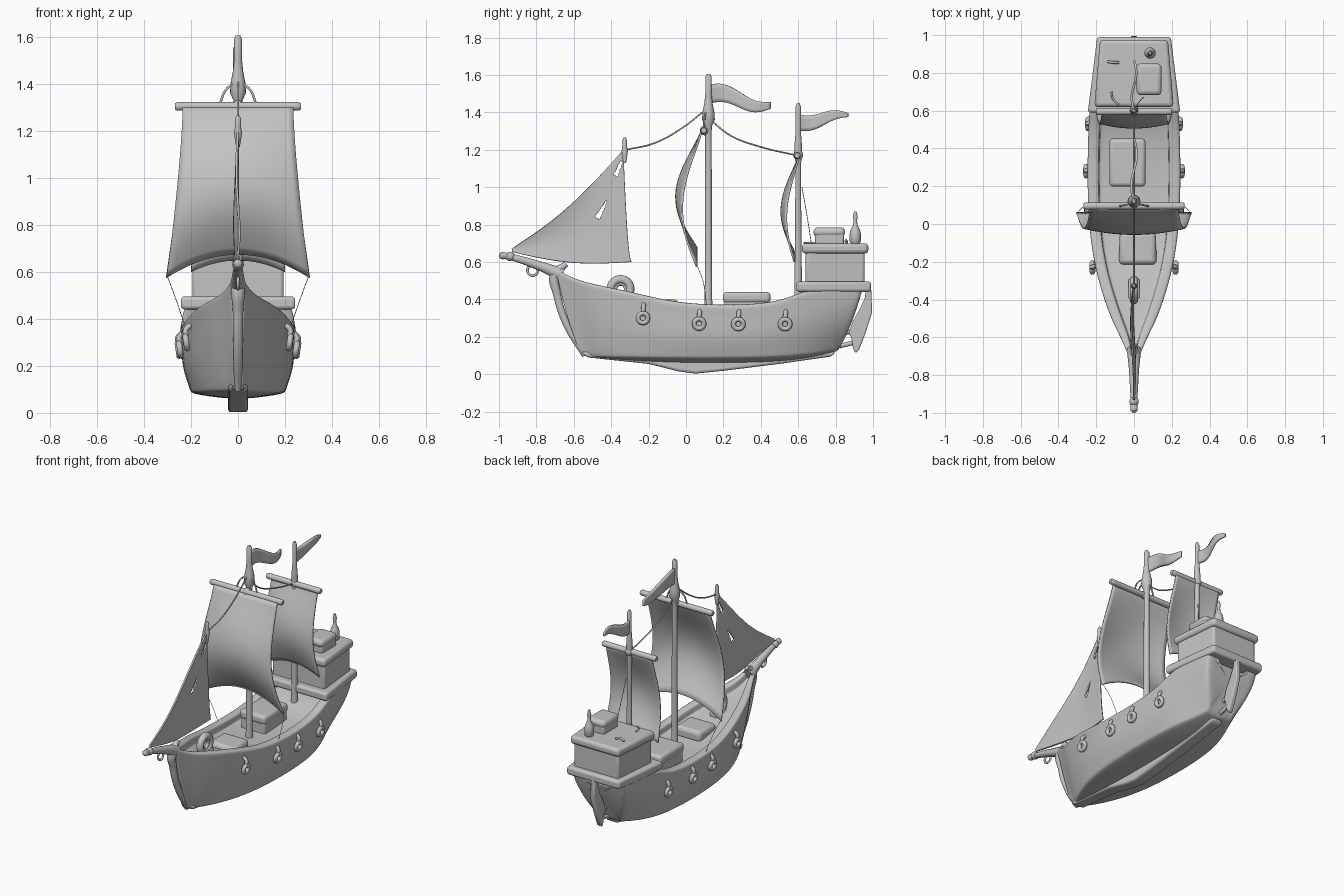
import bpy, bmesh
from math import sin, cos, pi, radians
from mathutils import Vector

if "Cube" in bpy.data.objects:
    bpy.data.objects.remove(bpy.data.objects["Cube"])

grey = bpy.data.materials.new("plain_grey")
grey.use_nodes = True
grey.diffuse_color = (0.55, 0.55, 0.55, 1)
grey.node_tree.nodes["Principled BSDF"].inputs["Base Color"].default_value = (0.55, 0.55, 0.55, 1)


def finish(ob, angle=40):
    ob.data.materials.clear()
    ob.data.materials.append(grey)
    bpy.ops.object.select_all(action="DESELECT")
    ob.select_set(True)
    bpy.context.view_layer.objects.active = ob
    bpy.ops.object.shade_smooth_by_angle(angle=radians(angle))
    return ob


def to_object(name, bm, angle=40):
    bmesh.ops.recalc_face_normals(bm, faces=bm.faces)
    me = bpy.data.meshes.new(name)
    bm.to_mesh(me)
    bm.free()
    ob = bpy.data.objects.new(name, me)
    bpy.context.collection.objects.link(ob)
    return finish(ob, angle)


def bevel(ob, width):
    m = ob.modifiers.new("soft_edges", "BEVEL")
    m.width, m.segments, m.limit_method = width, 3, "ANGLE"
    return ob


def loft(name, rings, angle=40):
    """Skin a row of closed rings and cap both ends."""
    bm = bmesh.new()
    rows = [[bm.verts.new(p) for p in r] for r in rings]
    n = len(rows[0])
    for a, b in zip(rows, rows[1:]):
        for i in range(n):
            bm.faces.new((a[i], a[(i + 1) % n], b[(i + 1) % n], b[i]))
    bm.faces.new(rows[0])
    bm.faces.new(rows[-1])
    return to_object(name, bm, angle)


def lathe(name, x, y, profile, n=16):
    return loft(name, [[(x + r * cos(2 * pi * i / n), y + r * sin(2 * pi * i / n), z)
                        for i in range(n)] for r, z in profile])


def slab(name, y0, y1, w0, w1, z0, z1, soft=0.015, cx=0):
    """Box whose half width runs from w0 at the front to w1 at the back."""
    plan = [(cx - w0, y0), (cx + w0, y0), (cx + w1, y1), (cx - w1, y1)]
    return bevel(loft(name, [[(x, y, z) for x, y in plan] for z in (z0, z1)], 60), soft)


def side_plate(name, outline, half):
    """Plate cut to a side outline of (y, z) points."""
    return loft(name, [[(x, y, z) for y, z in outline] for x in (-half, half)], 30)


def tube(name, points, radius, taper=None):
    cu = bpy.data.curves.new(name, "CURVE")
    cu.dimensions, cu.bevel_depth, cu.use_fill_caps = "3D", radius, True
    cu.bevel_resolution, cu.resolution_u = 3, 8
    sp = cu.splines.new("BEZIER")
    sp.bezier_points.add(len(points) - 1)
    for i, (bp, p) in enumerate(zip(sp.bezier_points, points)):
        bp.co = p
        bp.handle_left_type = bp.handle_right_type = "AUTO"
        bp.radius = taper[i] if taper else 1
    ob = bpy.data.objects.new(name, cu)
    bpy.context.collection.objects.link(ob)
    bpy.ops.object.select_all(action="DESELECT")
    ob.select_set(True)
    bpy.context.view_layer.objects.active = ob
    bpy.ops.object.convert(target="MESH")
    return finish(bpy.context.object)


def ball(name, loc, r):
    bpy.ops.mesh.primitive_uv_sphere_add(segments=16, ring_count=10, radius=r, location=loc)
    bpy.context.object.name = name
    return finish(bpy.context.object)


def torus(name, loc, major, minor, tilt=0.0):
    bpy.ops.mesh.primitive_torus_add(location=loc, rotation=(0, pi / 2 + tilt, 0), major_radius=major,
                                     minor_radius=minor, major_segments=24, minor_segments=10)
    bpy.context.object.name = name
    return finish(bpy.context.object)


def cloth(name, shape, nu=20, nv=20, thick=0.01, hole=None):
    """Thin sheet from shape(u, v), with u and v from 0 to 1."""
    bm = bmesh.new()
    g = [[bm.verts.new(shape(i / nu, j / nv)) for j in range(nv + 1)] for i in range(nu + 1)]
    for i in range(nu):
        for j in range(nv):
            f = bm.faces.new((g[i][j], g[i + 1][j], g[i + 1][j + 1], g[i][j + 1]))
            if hole and hole(f.calc_center_median()):
                bm.faces.remove(f)
    ob = to_object(name, bm)
    m = ob.modifiers.new("thickness", "SOLIDIFY")
    m.thickness, m.offset = thick, 0
    return ob


# Hull: top y, z, half width, then bottom y, z, half width
stations = [(-0.70, 0.555, 0.02, -0.56, 0.10, 0.014), (-0.69, 0.55, 0.024, -0.55, 0.10, 0.018),
            (-0.6, 0.5, 0.06, -0.51, 0.1, 0.035), (-0.5, 0.472, 0.115, -0.45, 0.095, 0.08),
            (-0.3, 0.432, 0.18, -0.28, 0.09, 0.15), (-0.15, 0.395, 0.21, -0.14, 0.087, 0.178),
            (0, 0.368, 0.23, 0, 0.085, 0.197), (0.25, 0.357, 0.238, 0.25, 0.085, 0.206),
            (0.5, 0.375, 0.232, 0.48, 0.09, 0.195), (0.62, 0.435, 0.225, 0.59, 0.1, 0.175),
            (0.75, 0.455, 0.21, 0.69, 0.11, 0.145), (0.94, 0.46, 0.185, 0.81, 0.135, 0.095),
            (0.95, 0.46, 0.18, 0.82, 0.14, 0.09)]


def section(yt, zt, wt, yb, zb, wb):
    h, rim = zt - zb, min(0.05, wt * 0.6)
    half = [(0, zb - wb * 0.14), (wb * 0.5, zb - wb * 0.09), (wb * 0.93, zb - 0.005), (wb, zb + 0.005),
            (wb + 0.005, zb + 0.025), ((wb + wt) / 2 + wt * 0.08, zb + h * 0.4), (wt + 0.005, zb + h * 0.75),
            (wt + 0.008, zt - 0.035), (wt + 0.012, zt), (wt, zt + 0.01), (wt - rim * 0.8, zt + 0.01),
            (wt - rim, zt + 0.004), (wt - rim, zt - 0.036), (wt - rim * 1.15, zt - 0.04), (0, zt - 0.04)]
    full = half + [(-x, z) for x, z in half[-2:0:-1]]
    return [(x, yb + (yt - yb) * min(1, max(0, (z - zb) / h)) ** 0.7, z) for x, z in full]


hull = loft("hull", [section(*s) for s in stations], 60)
hull.modifiers.new("smooth_form", "SUBSURF").levels = 2
hull.modifiers["smooth_form"].render_levels = 2

bevel(side_plate("keel", [(-0.56, 0.12), (-0.53, 0.09), (-0.2, 0.055), (-0.04, 0.015), (0.05, 0.003),
                          (0.2, 0.018), (0.5, 0.055), (0.78, 0.095), (0.8, 0.12)], 0.042), 0.02)
tube("stem", [(0, -0.54, 0.1), (0, -0.64, 0.27), (0, -0.69, 0.43), (0, -0.70, 0.53), (0, -0.64, 0.59)],
     0.022, [0.8, 0.9, 1, 1.4, 0.7])
bevel(side_plate("rudder", [(0.962, 0.46), (0.99, 0.46), (0.995, 0.33), (0.96, 0.22), (0.925, 0.13),
                            (0.907, 0.113), (0.893, 0.14), (0.885, 0.19), (0.87, 0.22), (0.89, 0.28),
                            (0.93, 0.35), (0.957, 0.41)], 0.016), 0.007)
tube("rudder_hinge", [(0, 0.82, 0.15), (0, 0.9, 0.17)], 0.013)
tube("rudder_hinge", [(0, 0.84, 0.22), (0, 0.9, 0.23)], 0.013)

# Bowsprit
tube("bowsprit", [(0, -0.66, 0.53), (0, -0.78, 0.578), (0, -0.93, 0.625), (0, -0.99, 0.637)], 0.02,
     [1.9, 1.3, 0.9, 0.9])
ball("bowsprit_knob", (0, -0.94, 0.63), 0.025)
ball("bowsprit_tip", (0, -0.98, 0.634), 0.02)
torus("bowsprit_ring", (0, -0.82, 0.555), 0.028, 0.007)

# Stern castle
slab("stern_platform", 0.59, 0.99, 0.245, 0.195, 0.44, 0.495)
slab("stern_cabin", 0.64, 0.955, 0.195, 0.165, 0.48, 0.66, 0.014)
slab("stern_roof", 0.62, 0.975, 0.21, 0.18, 0.645, 0.70, 0.02)
slab("roof_chest", 0.69, 0.845, 0.062, 0.062, 0.69, 0.76, 0.014, 0.08)
slab("roof_chest_lid", 0.682, 0.85, 0.066, 0.066, 0.735, 0.785, 0.022, 0.08)
lathe("roof_bottle", 0.085, 0.905, [(0.02, 0.695), (0.03, 0.71), (0.03, 0.75), (0.024, 0.775), (0.011, 0.80),
                                    (0.01, 0.825), (0.013, 0.84), (0.007, 0.87)])
tube("roof_handle", [(-0.14, 0.86, 0.705), (-0.11, 0.855, 0.715), (-0.08, 0.855, 0.705)], 0.007)
tube("roof_rope", [(-0.12, 0.70, 0.703), (-0.11, 0.66, 0.703), (-0.08, 0.63, 0.703)], 0.005)

# Deck cargo
slab("deck_crate", 0.205, 0.445, 0.09, 0.09, 0.31, 0.42, 0.012, -0.035)
slab("deck_crate_lid", 0.198, 0.452, 0.096, 0.096, 0.38, 0.44, 0.02, -0.035)
slab("deck_hatch", -0.215, -0.04, 0.1, 0.095, 0.32, 0.4, 0.025, 0.02)
torus("rope_coil", (0, -0.35, 0.455), 0.052, 0.023)
torus("rope_coil_core", (0, -0.35, 0.455), 0.03, 0.012)
slab("coil_stand", -0.40, -0.29, 0.03, 0.03, 0.37, 0.415, 0.01)

# Masts
lathe("main_mast", 0, 0.12, [(0.024, 0.32), (0.02, 0.4), (0.017, 1.3), (0.02, 1.33), (0.034, 1.36), (0.032, 1.4),
                             (0.022, 1.45), (0.017, 1.5), (0.017, 1.59), (0.009, 1.605)])
lathe("rear_mast", 0, 0.6, [(0.022, 0.36), (0.017, 0.7), (0.015, 1.13), (0.022, 1.18), (0.018, 1.25),
                            (0.014, 1.3), (0.014, 1.43), (0.007, 1.45)])
for label, y, z, w in (("main", 0.095, 1.303, 0.268), ("rear", 0.595, 1.17, 0.2)):
    tube(label + "_yard", [(-w, y, z), (0.01 - w, y, z), (w - 0.01, y, z), (w, y, z)], 0.019, [0.75, 1, 1, 0.75])
    ball(label + "_yard_joint", (0, y + 0.005, z), 0.026)


# Square sails
def square_sail(top, bottom, arch, w0, w1, y, edge, belly):
    def shape(a, v):
        u = 2 * a - 1
        swell, mid = sin(pi * v ** 1.15), 1 - u * u
        return (u * (w0 + (w1 - w0) * v ** 1.5), y - 0.025 * v - (edge + belly * mid) * swell,
                top - v * (top - bottom - arch * mid))
    return shape


cloth("main_sail", square_sail(1.3, 0.575, 0.1, 0.235, 0.305, 0.083, 0.09, 0.032))
cloth("rear_sail", square_sail(1.17, 0.6, 0.05, 0.17, 0.2, 0.605, 0.055, 0.026))


# Triangular bow sail with two torn slits
def jib(a, t):
    tack = Vector((0, -0.95, 0.655))
    leech = Vector((0, -0.29 - 0.045 * t ** 0.5, 0.6 + 0.6 * t))
    p = tack.lerp(leech, 0.03 + 0.97 * a)
    p.z -= 0.045 * sin(pi * a) * t + 0.03 * sin(pi * a) * (1 - t) ** 3
    p.x = -0.012 * sin(pi * a) * sin(pi * t) + 0.006 * sin(2 * pi * a)
    return p


def slit(c):
    for a, b in (((-0.475, 0.835), (-0.425, 0.925)), ((-0.375, 1.06), (-0.345, 1.14))):
        a, d = Vector(a), Vector(b) - Vector(a)
        q = c.yz - a
        k = q.dot(d) / d.length_squared
        if 0 < k < 1 and (q - d * k).length < 0.013 * (1 - 0.6 * k):
            return True
    return False


cloth("bow_sail", jib, 80, 80, 0.01, slit)
lathe("bow_sail_tip", 0, -0.328, [(0.008, 1.13), (0.017, 1.19), (0.012, 1.22), (0.013, 1.25), (0.006, 1.265)])


# Pennants
def pennant(y0, y1, z0, z1, h0, h1, wave, sway):
    return lambda u, v: (sway * sin(2 * pi * u), y0 + (y1 - y0) * u,
                         z0 + (z1 - z0) * u + wave * sin(2 * pi * u) + (v - 0.5) * (h0 + (h1 - h0) * u ** 2))


cloth("main_pennant", pennant(0.12, 0.452, 1.497, 1.437, 0.1, 0.035, 0.02, -0.015), 20, 4, 0.012)
cloth("rear_pennant", pennant(0.6, 0.868, 1.345, 1.385, 0.085, 0.02, -0.012, -0.012), 20, 4, 0.012)

# Rigging
tube("fore_stay", [(0, -0.32, 1.2), (0, -0.17, 1.235), (0, -0.03, 1.31), (0, 0.1, 1.41)], 0.0045)
tube("back_stay", [(0, 0.13, 1.36), (0, 0.24, 1.275), (0, 0.4, 1.215), (0, 0.59, 1.17)], 0.0045)
tube("rear_line", [(0.01, 0.62, 1.0), (0.03, 0.65, 0.83), (0.05, 0.67, 0.7)], 0.002)
for s in (-1, 1):
    tube("yard_brace", [(0, 0.11, 1.41), (s * 0.05, 0.1, 1.375), (s * 0.078, 0.095, 1.31)], 0.005)
    tube("sail_sheet", [(s * 0.3, 0.06, 0.58), (s * 0.27, 0.09, 0.5), (s * 0.225, 0.11, 0.37)], 0.0015)
    # Hanging rings along the hull
    for y, z, x in ((-0.23, 0.3, 0.22), (0.07, 0.27, 0.247), (0.28, 0.268, 0.253), (0.53, 0.268, 0.243)):
        torus("hull_ring", (s * x, y, z), 0.026, 0.013, s * 0.15)
        tube("ring_hanger", [(s * x, y, z + 0.028), (s * (x + 0.003), y + 0.002, z + 0.05),
                             (s * (x - 0.02), y + 0.004, z + 0.075)], 0.012)
